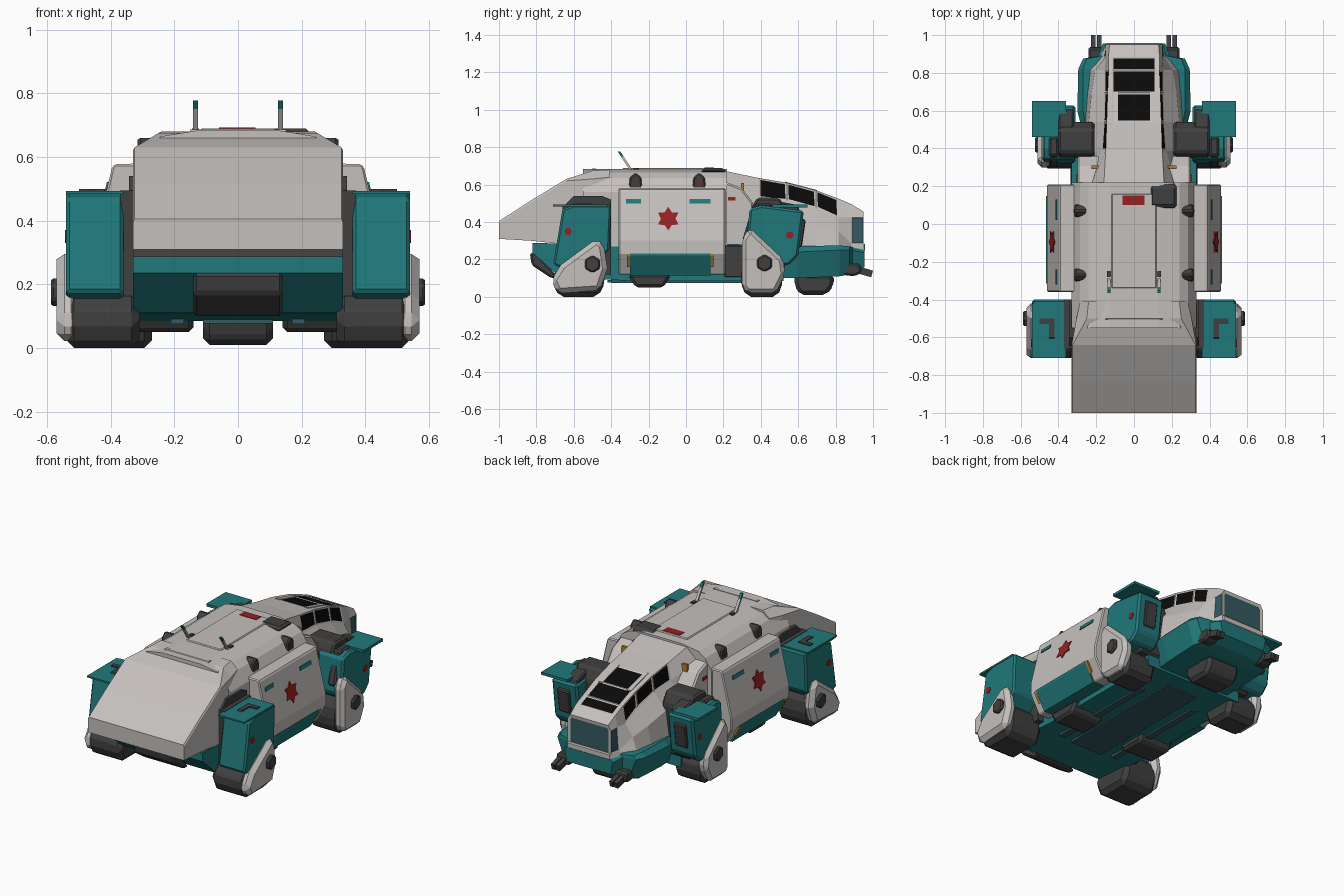
import bpy, bmesh, math

COLOURS = {
    "off_white": (0.56, 0.53, 0.51), "teal": (0.015, 0.19, 0.20), "charcoal": (0.05, 0.05, 0.052),
    "black": (0.003, 0.003, 0.003), "red": (0.30, 0.015, 0.017), "slate_blue": (0.035, 0.10, 0.12),
    "amber": (0.45, 0.22, 0.03),
}
MATS = {}
for n, c in COLOURS.items():
    MATS[n] = bpy.data.materials.new(n)
    MATS[n].diffuse_color = (*c, 1)


def finish(name, bm, mats, bevel=0.0):
    """Turn a bmesh into a flat shaded object with optional chamfers."""
    bmesh.ops.recalc_face_normals(bm, faces=bm.faces)
    me = bpy.data.meshes.new(name)
    bm.to_mesh(me)
    bm.free()
    ob = bpy.data.objects.new(name, me)
    bpy.context.collection.objects.link(ob)
    for m in mats.split():
        me.materials.append(MATS[m])
    if bevel:
        b = ob.modifiers.new("chamfer", "BEVEL")
        b.width, b.segments, b.limit_method = bevel, 1, "ANGLE"
    return ob


def skin(rings):
    """Skin closed rings of points, capping both ends; returns bmesh, side faces and caps."""
    bm = bmesh.new()
    vs = [[bm.verts.new(p) for p in r] for r in rings]
    n = len(rings[0])
    sides = [[bm.faces.new((a[i], a[(i + 1) % n], b[(i + 1) % n], b[i])) for i in range(n)]
             for a, b in zip(vs, vs[1:])]
    caps = [bm.faces.new(vs[0][::-1]), bm.faces.new(vs[-1])]
    return bm, sides, caps


def side_prism(name, prof, x0, x1, mat, bevel=0.0):
    """Extrude a (y, z) profile along x."""
    bm, _, _ = skin([[(x, y, z) for y, z in prof] for x in (x0, x1)])
    return finish(name, bm, mat, bevel)


def pair(name, prof, x0, x1, mat, bevel=0.0):
    for side, s in (("right", 1), ("left", -1)):
        side_prism(f"{name}_{side}", prof, s * x0, s * x1, mat, bevel)


def rect(y0, y1, z0, z1):
    return [(y0, z0), (y1, z0), (y1, z1), (y0, z1)]


def ngon(y, z, r, n, start=0.0, inner=1.0):
    return [(y + r * (inner if i % 2 else 1) * math.cos(start + math.tau * i / n),
             z + r * (inner if i % 2 else 1) * math.sin(start + math.tau * i / n)) for i in range(n)]


def long_pair(name, sec, y0, y1, mat, bevel=0.0):
    """Extrude an (x, z) section along y, on both sides."""
    for side, s in (("right", 1), ("left", -1)):
        bm, _, _ = skin([[(s * x, y, z) for x, z in sec] for y in (y0, y1)])
        finish(f"{name}_{side}", bm, mat, bevel)


def pod_plate(name, prof, mat):
    """Thin plate lying on the sloping outer face of each side pod."""
    for side, s in (("right", 1), ("left", -1)):
        bm, _, _ = skin([[(s * (0.395 + (0.57 - z) * 0.241 + off), y, z) for y, z in prof]
                         for off in (-0.003, 0.005)])
        finish(f"{name}_{side}", bm, mat)


def hull(stations):
    """Loft symmetric half sections (top to bottom) placed along y."""
    return skin([[(x, y, z) for x, z in h] + [(-x, y, z) for x, z in h[::-1]] for y, h in stations])


# Main body and roof
top = [(0.13, 0.683), (0.24, 0.665), (0.285, 0.635), (0.33, 0.56), (0.33, 0.27)]
bm, _, _ = hull([(-0.55, top), (0.22, top)])
finish("main_body", bm, "off_white")
side_prism("roof_panel", rect(-0.34, 0.16, 0.67, 0.689), -0.12, 0.12, "off_white", 0.005)

# Rear hatch
bm, _, _ = hull([
    (-1.0, [(0.325, 0.405), (0.33, 0.395), (0.33, 0.31)]),
    (-0.83, [(0.325, 0.515), (0.33, 0.505), (0.33, 0.30)]),
    (-0.64, [(0.325, 0.63), (0.33, 0.62), (0.33, 0.28)]),
    (-0.50, [(0.25, 0.675), (0.305, 0.63), (0.33, 0.28)]),
    (-0.41, [(0.24, 0.68), (0.285, 0.64), (0.30, 0.28)])])
finish("rear_hatch", bm, "off_white")
side_prism("hatch_hinge", [(-0.53, 0.66), (-0.48, 0.66), (-0.48, 0.686), (-0.50, 0.686)], -0.15, 0.15, "off_white")

# Lower hull, rear panel, belly panels
side_prism("lower_hull", [(-0.82, 0.287), (-0.82, 0.235), (-0.68, 0.11), (-0.3, 0.085), (0.52, 0.085),
                          (0.52, 0.28)], -0.33, 0.33, "teal")
side_prism("rear_panel", [(-0.835, 0.235), (-0.80, 0.235), (-0.68, 0.10), (-0.72, 0.10), (-0.825, 0.17)],
           -0.14, 0.14, "charcoal", 0.01)
side_prism("belly_panel", rect(-0.42, 0.42, 0.077, 0.09), -0.11, 0.11, "slate_blue")
pair("belly_rail", rect(-0.4, 0.3, 0.075, 0.1), 0.17, 0.21, "slate_blue")

# Side pods with teal skirts, stripes and badges
long_pair("side_pod", [(0.26, 0.58), (0.385, 0.578), (0.395, 0.57), (0.46, 0.30), (0.46, 0.23), (0.40, 0.12),
                       (0.28, 0.12)], -0.36, 0.21, "off_white", 0.008)
long_pair("pod_skirt", [(0.466, 0.232), (0.466, 0.22), (0.408, 0.115), (0.33, 0.115), (0.38, 0.2)],
          -0.30, 0.13, "teal")
for i, (a, b) in enumerate(((-0.32, -0.24), (0.02, 0.13))):
    pod_plate(f"pod_stripe_{i}", rect(a, b, 0.50, 0.522), "teal")
pod_plate("pod_badge", ngon(-0.095, 0.418, 0.063, 12, math.pi / 2, 0.62), "red")
for i, y in enumerate((-0.316, 0.13)):
    long_pair(f"pod_marker_{i}", [(0.466, 0.23), (0.466, 0.218), (0.434, 0.16), (0.42, 0.19)],
              y, y + 0.017, "amber")

# Shoulders between cab and pods
pair("shoulder", [(0.2, 0.12), (0.3, 0.12), (0.36, 0.3), (0.36, 0.5), (0.3, 0.58), (0.2, 0.62)],
     0.15, 0.30, "off_white", 0.01)
pair("shoulder_joint", rect(0.2, 0.32, 0.1, 0.28), 0.27, 0.335, "charcoal", 0.01)
pair("shoulder_badge", rect(0.225, 0.265, 0.515, 0.535), 0.296, 0.304, "red")
pair("shoulder_marker", rect(0.295, 0.31, 0.56, 0.61), 0.18, 0.225, "amber")

# Cab with inset windows and a wrap-around grille
cab = [
    (0.20, [(0.16, 0.675), (0.23, 0.61), (0.26, 0.42), (0.26, 0.25)]),
    (0.39, [(0.15, 0.635), (0.17, 0.53), (0.24, 0.42), (0.25, 0.25)]),
    (0.54, [(0.145, 0.61), (0.16, 0.515), (0.24, 0.42), (0.26, 0.25)]),
    (0.695, [(0.14, 0.57), (0.155, 0.475), (0.225, 0.38), (0.25, 0.25)]),
    (0.815, [(0.135, 0.525), (0.155, 0.425), (0.205, 0.35), (0.24, 0.25)]),
    (0.885, [(0.135, 0.495), (0.15, 0.425), (0.16, 0.285), (0.18, 0.25)]),
    (0.95, [(0.13, 0.455), (0.15, 0.425), (0.15, 0.285), (0.15, 0.25)])]
bm, sides, caps = hull([(y, [(0.115, h[0][1])] + h) for y, h in cab])
bm.normal_update()
roof_windows = [sides[k][9] for k in (2, 3, 4)]
side_windows = [sides[k][i] for k in (1, 2, 3) for i in (1, 7)]
grilles = [sides[5][i] for i in (2, 6)]
for faces, rim, slot in ((roof_windows, 0.011, 1), (side_windows, 0.013, 1), (grilles, 0.006, 2),
                         ([caps[1]], 0.02, 2)):
    bmesh.ops.inset_individual(bm, faces=faces, thickness=rim, depth=-0.003)
    for f in faces:
        f.material_index = slot
finish("cab", bm, "off_white black slate_blue")
pair("roof_window_pillar", [(0.53, 0.616), (0.53, 0.60), (0.70, 0.557), (0.70, 0.571)], 0.084, 0.112, "off_white")
side_prism("nose_bumper", rect(0.92, 0.958, 0.245, 0.285), -0.15, 0.15, "off_white", 0.006)

# Teal chin under the cab
bm, _, _ = hull([
    (0.48, [(0.25, 0.265), (0.27, 0.24), (0.24, 0.10)]),
    (0.60, [(0.27, 0.27), (0.30, 0.24), (0.25, 0.10)]),
    (0.82, [(0.27, 0.275), (0.295, 0.25), (0.25, 0.11)]),
    (0.875, [(0.25, 0.27), (0.27, 0.25), (0.22, 0.12)]),
    (0.89, [(0.17, 0.265), (0.19, 0.25), (0.18, 0.125)]),
    (0.955, [(0.15, 0.25), (0.165, 0.235), (0.15, 0.16)])])
finish("chin", bm, "teal")

# Front gun clusters
pair("gun_mount", [(0.82, 0.12), (0.9, 0.11), (0.94, 0.13), (0.93, 0.18), (0.82, 0.18)], 0.16, 0.24, "charcoal", 0.01)
for i, x in enumerate((0.172, 0.203)):
    pair(f"gun_barrel_{i}", [(0.9, 0.13), (0.99, 0.105), (1.0, 0.14), (0.9, 0.17)], x, x + 0.025, "charcoal")

# Rear leg pods
pair("rear_leg_pod", [(-0.71, 0.175), (-0.66, 0.47), (-0.6, 0.49), (-0.40, 0.49), (-0.41, 0.25), (-0.5, 0.17),
                      (-0.66, 0.15)], 0.36, 0.54, "teal", 0.01)
pair("rear_top_plate", rect(-0.71, -0.42, 0.483, 0.493), 0.36, 0.54, "teal")
pair("rear_suspension", rect(-0.66, -0.4, 0.12, 0.495), 0.31, 0.37, "charcoal")
pair("rear_suspension_cap", [(-0.66, 0.48), (-0.4, 0.48), (-0.4, 0.52), (-0.45, 0.54), (-0.6, 0.54)],
     0.31, 0.342, "charcoal")
pair("rear_top_vent", [(-0.62, 0.48), (-0.5, 0.48), (-0.5, 0.5), (-0.6, 0.5)], 0.42, 0.45, "charcoal")
pair("rear_top_bar", rect(-0.53, -0.5, 0.48, 0.5), 0.42, 0.50, "charcoal")
pair("rear_badge", ngon(-0.63, 0.35, 0.02, 8), 0.535, 0.544, "red")
ARM = [(-0.72, 0.09), (-0.67, 0.17), (-0.48, 0.31), (-0.44, 0.28), (-0.42, 0.15), (-0.46, 0.035), (-0.69, 0.02)]
pair("rear_wheel_arm", ARM, 0.50, 0.57, "off_white", 0.025)
pair("rear_hub", ngon(-0.50, 0.175, 0.047, 6, math.pi / 6), 0.56, 0.588, "charcoal", 0.008)
WHEEL = [(-0.14, 0.09), (-0.10, 0), (0.11, 0), (0.15, 0.08), (0.13, 0.19), (0.04, 0.22), (-0.11, 0.15)]
pair("rear_wheel", [(-0.58 + y, z) for y, z in WHEEL], 0.31, 0.54, "charcoal", 0.025)

# Front leg pods
pair("front_leg_pod", [(0.32, 0.25), (0.34, 0.47), (0.40, 0.49), (0.63, 0.46), (0.60, 0.22), (0.55, 0.17),
                       (0.40, 0.17)], 0.31, 0.485, "teal", 0.012)
pair("front_top_plate", rect(0.46, 0.65, 0.477, 0.493), 0.36, 0.54, "teal")
pair("front_suspension", [(0.36, 0.15), (0.53, 0.15), (0.54, 0.46), (0.5, 0.53), (0.38, 0.53), (0.35, 0.48)],
     0.21, 0.40, "charcoal", 0.012)
pair("front_top_block", [(0.50, 0.46), (0.61, 0.45), (0.60, 0.49), (0.50, 0.51)], 0.32, 0.40, "charcoal", 0.008)
pair("front_vent", [(0.58, 0.25), (0.62, 0.27), (0.64, 0.41), (0.60, 0.43)], 0.36, 0.44, "charcoal", 0.006)
pair("front_strut", [(0.30, 0.3), (0.46, 0.3), (0.46, 0.5), (0.36, 0.5)], 0.40, 0.45, "charcoal", 0.01)
pair("front_badge", ngon(0.555, 0.33, 0.02, 8), 0.48, 0.489, "red")
ARM = [(0.30, 0.05), (0.30, 0.31), (0.34, 0.37), (0.52, 0.20), (0.53, 0.12), (0.48, 0.02), (0.33, 0.02)]
pair("front_wheel_arm", ARM, 0.44, 0.51, "off_white", 0.025)
pair("front_hub", ngon(0.42, 0.18, 0.047, 6, math.pi / 6), 0.50, 0.525, "charcoal", 0.008)
pair("front_wheel", [(0.41 - y * 0.8, z) for y, z in WHEEL], 0.27, 0.48, "charcoal", 0.025)

# Belly wheels
pair("belly_wheel", [(-0.31, 0.12), (-0.27, 0.05), (-0.12, 0.05), (-0.08, 0.12)], 0.14, 0.36, "charcoal", 0.015)
side_prism("nose_wheel", [(0.58, 0.12), (0.58, 0.06), (0.61, 0.01), (0.75, 0.01), (0.79, 0.06), (0.79, 0.12)],
           -0.11, 0.11, "charcoal", 0.02)

# Roof equipment
for i, y in enumerate((-0.27, 0.07)):
    pair(f"roof_lamp_{i}", [(y - 0.037, 0.57), (y + 0.037, 0.57), (y + 0.03, 0.64), (y, 0.665), (y - 0.03, 0.64)],
         0.25, 0.315, "charcoal", 0.008)
pair("lamp_lens", ngon(0.07, 0.615, 0.01, 6), 0.312, 0.32, "red")
side_prism("roof_hatch", [(0.08, 0.66), (0.22, 0.66), (0.20, 0.69), (0.09, 0.69)], 0.085, 0.225, "charcoal", 0.012)
side_prism("roof_marker", rect(0.10, 0.15, 0.684, 0.692), -0.06, 0.055, "red")


def lean(z):
    return -0.295 - (z - 0.68) * 0.65


# Antennas
for part, z0, z1, mat in (("antenna", 0.67, 0.75, "off_white"), ("antenna_tip", 0.75, 0.778, "teal")):
    pair(part, [(lean(z0) - 0.007, z0), (lean(z0) + 0.007, z0), (lean(z1) + 0.007, z1), (lean(z1) - 0.007, z1)],
         0.125, 0.141, mat)
pair("antenna_base", rect(-0.28, -0.25, 0.665, 0.69), 0.122, 0.144, "charcoal")
